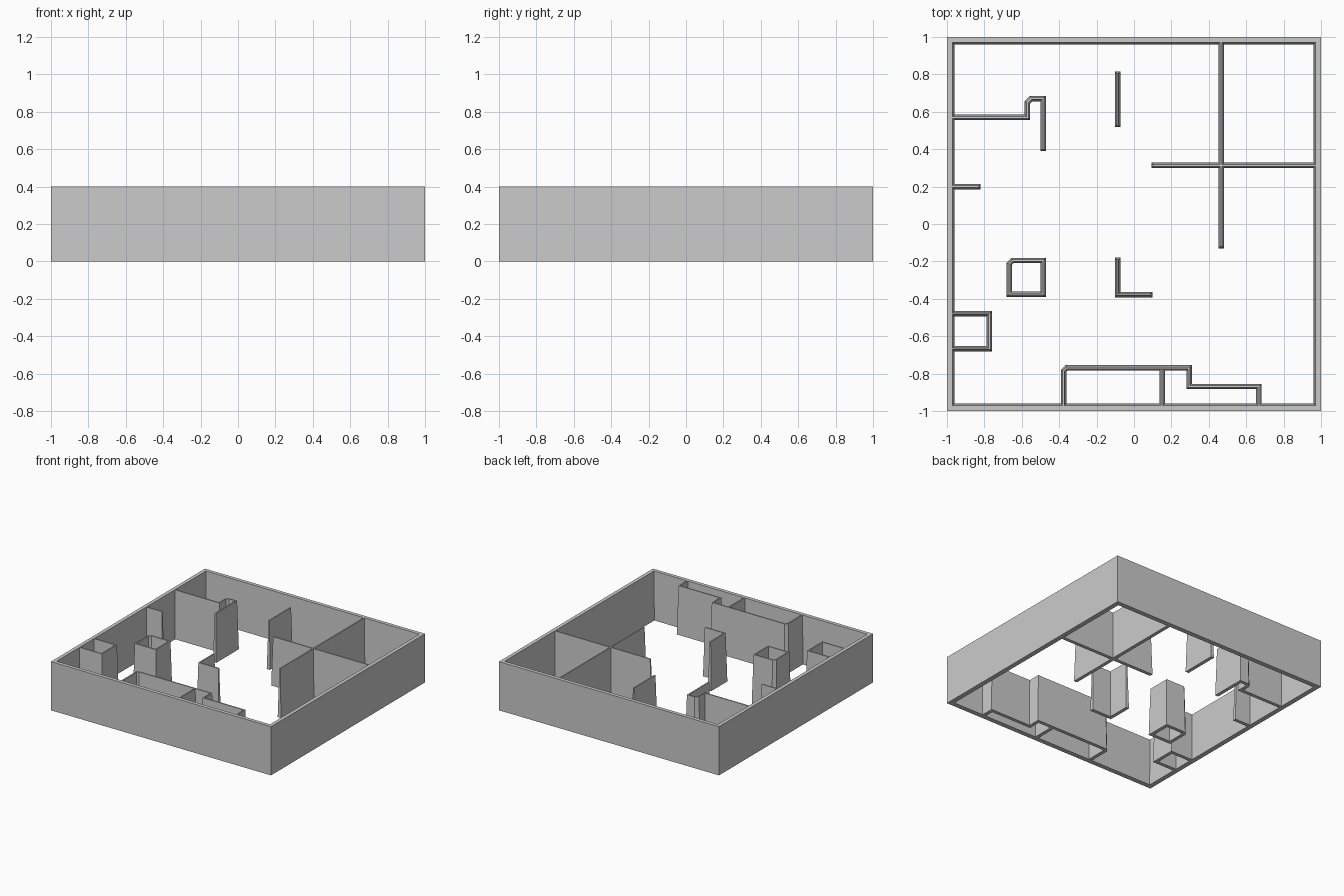
import bpy
import bmesh
from mathutils import Vector

cube = bpy.data.objects.get("Cube")
if cube:
    bpy.data.objects.remove(cube, do_unlink=True)

HEIGHT = 0.4
FOOT, CREST = 0.0145, 0.005   # half thickness of inner walls at floor and top

# Single plain grey
grey = bpy.data.materials.new("wall grey")
grey.use_nodes = True
colour = (0.6, 0.6, 0.6, 1)
grey.diffuse_color = colour
grey.node_tree.nodes["Principled BSDF"].inputs["Base Color"].default_value = colour


def offset_path(path, dist, closed, trim):
    """Shift a path sideways with mitred corners; trim shortens open ends."""
    pts = [Vector(p) for p in path]
    n = len(pts)
    result = []
    for i, p in enumerate(pts):
        before = (p - pts[i - 1]).normalized() if closed or i > 0 else None
        after = (pts[(i + 1) % n] - p).normalized() if closed or i < n - 1 else None
        base = p.copy()
        if before is None:
            base += after * trim
            before = after
        elif after is None:
            base -= before * trim
            after = before
        n1 = Vector((-before.y, before.x))
        n2 = Vector((-after.y, after.x))
        result.append(base + (n1 + n2) * dist / (1 + n1.dot(n2)))
    return result


def wall(name, path, foot=(FOOT, -FOOT), crest=(CREST, -CREST), closed=False):
    """Drafted wall along a path: wide at the floor, narrow on top."""
    bm = bmesh.new()
    trim = FOOT - CREST
    rails = []
    for dist, z, cut in ((foot[0], 0, 0), (foot[1], 0, 0),
                         (crest[1], HEIGHT, trim), (crest[0], HEIGHT, trim)):
        rails.append([bm.verts.new((q.x, q.y, z))
                      for q in offset_path(path, dist, closed, cut)])
    n = len(path)
    for i in range(n if closed else n - 1):
        j = (i + 1) % n
        for k in range(4):
            a, b = rails[k], rails[(k + 1) % 4]
            bm.faces.new((a[i], a[j], b[j], b[i]))
    if not closed:
        bm.faces.new([r[0] for r in rails])
        bm.faces.new([r[-1] for r in reversed(rails)])
    bmesh.ops.recalc_face_normals(bm, faces=bm.faces)
    mesh = bpy.data.meshes.new(name)
    bm.to_mesh(mesh)
    bm.free()
    mesh.materials.append(grey)
    obj = bpy.data.objects.new(name, mesh)
    bpy.context.collection.objects.link(obj)


# Outer walls: upright outside, drafted inside
wall("outer_walls", [(-1, -1), (1, -1), (1, 1), (-1, 1)],
     foot=(0.04, 0), crest=(0.03, 0), closed=True)

# Inner walls, run slightly into the outer walls where they meet
E = 0.985
wall("back_right_hook_wall", [(-E, 0.57), (-0.57, 0.57), (-0.57, 0.65),
                              (-0.55, 0.67), (-0.486, 0.67), (-0.486, 0.39)])
wall("right_stub_wall", [(-E, 0.2), (-0.82, 0.2)])
wall("free_shaft", [(-0.486, -0.195), (-0.65, -0.195), (-0.668, -0.213),
                    (-0.668, -0.375), (-0.486, -0.375)], closed=True)
wall("side_shaft", [(-E, -0.48), (-0.773, -0.48), (-0.773, -0.667), (-E, -0.667)])
wall("front_room_wall", [(-0.376, -E), (-0.376, -0.785), (-0.36, -0.769),
                         (0.295, -0.769), (0.295, -0.869), (0.668, -0.869),
                         (0.668, -E)])
wall("front_room_divider", [(0.15, -0.769), (0.15, -E)])
wall("back_free_wall", [(-0.087, 0.815), (-0.087, 0.518)])
wall("corner_wall", [(-0.087, -0.18), (-0.087, -0.378), (0.1, -0.378)])
wall("long_cross_wall", [(0.466, E), (0.466, -0.13)])
wall("short_cross_wall", [(0.093, 0.313), (E, 0.313)])
